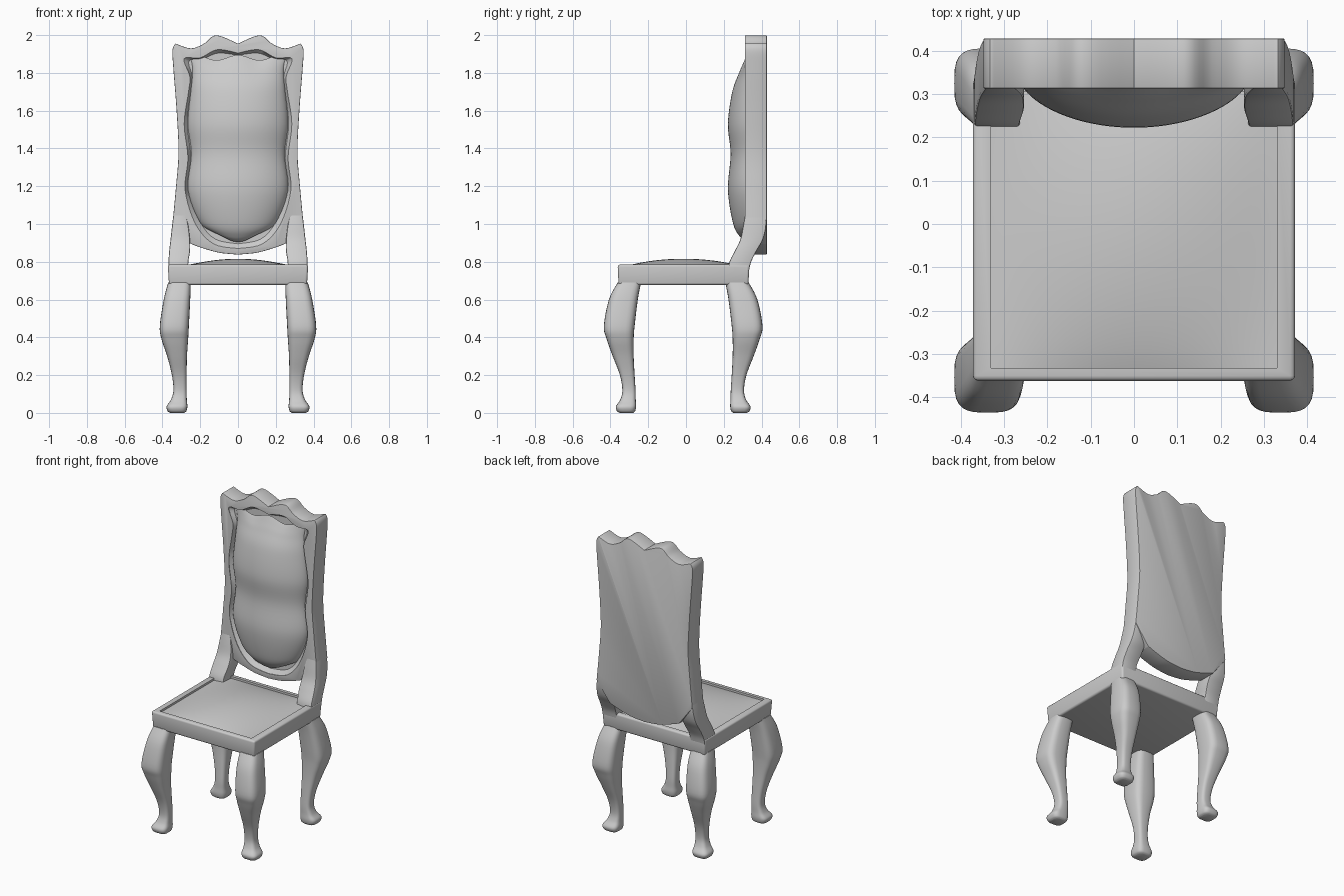
import bpy, bmesh, math

if "Cube" in bpy.data.objects:
    bpy.data.objects.remove(bpy.data.objects["Cube"])


def spline(pts, n=6):
    """Catmull-Rom curve through points of any dimension."""
    out = []
    p = [pts[0]] + list(pts) + [pts[-1]]
    for i in range(1, len(p) - 2):
        for k in range(n):
            t = k / n
            out.append(tuple(
                0.5 * (2 * b + (c - a) * t + (2 * a - 5 * b + 4 * c - d) * t * t
                       + (3 * b - a - 3 * c + d) * t ** 3)
                for a, b, c, d in zip(p[i - 1], p[i], p[i + 1], p[i + 2])))
    out.append(tuple(pts[-1]))
    return out


def symmetric(half):
    """Close a half outline that starts and ends on x = 0."""
    return half + [(-x, z) for x, z in reversed(half[1:-1])]


def smooth(ob, angle=35):
    bpy.ops.object.select_all(action='DESELECT')
    ob.select_set(True)
    bpy.context.view_layer.objects.active = ob
    for m in list(ob.modifiers):
        bpy.ops.object.modifier_apply(modifier=m.name)
    bpy.ops.object.shade_smooth_by_angle(angle=math.radians(angle))


def make(name, rows, closed=True):
    """Skin rows of points; closed rows become a capped loft, open rows a sheet."""
    bm = bmesh.new()
    vs = [[bm.verts.new(c) for c in r] for r in rows]
    n = len(rows[0])
    for a, b in zip(vs, vs[1:]):
        for i in range(n if closed else n - 1):
            j = (i + 1) % n
            bm.faces.new((a[i], a[j], b[j], b[i]))
    if closed:
        bm.faces.new(vs[0])
        bm.faces.new(vs[-1])
    bmesh.ops.recalc_face_normals(bm, faces=bm.faces)
    me = bpy.data.meshes.new(name)
    bm.to_mesh(me)
    bm.free()
    ob = bpy.data.objects.new(name, me)
    bpy.context.collection.objects.link(ob)
    return ob


def bevel(ob, width, seg=2):
    m = ob.modifiers.new("bevel", 'BEVEL')
    m.width, m.segments = width, seg
    m.limit_method, m.angle_limit = 'ANGLE', math.radians(50)


def cut(ob, cutter):
    m = ob.modifiers.new("cut", 'BOOLEAN')
    m.operation, m.solver, m.object = 'DIFFERENCE', 'EXACT', cutter
    cutter.hide_render = True
    smooth(ob)
    bpy.data.objects.remove(cutter)


def rect(x0, x1, y0, y1, z):
    return [(x0, y0, z), (x1, y0, z), (x1, y1, z), (x0, y1, z)]


# Seat frame with a shallow recess
seat = make("seat_frame", [rect(-.365, .365, -.357, .33, .677),
                           rect(-.372, .372, -.362, .336, .785)])
bevel(seat, .012, 3)
cut(seat, make("seat_cutter", [rect(-.33, .33, -.332, .305, .76),
                               rect(-.33, .33, -.332, .305, .9)]))

# Seat pad, domed inside the recess
N = 32
rows = []
for j in range(N + 1):
    v = -1 + 2 * j / N
    rows.append([])
    for i in range(N + 1):
        u = -1 + 2 * i / N
        f = (1 - u * u) ** 1.3 * (1 - v * v) ** .9
        rows[-1].append((.33 * u, -.0135 + .3185 * v, .772 + .044 * f))
smooth(make("seat_pad", rows, False))

# Cabriole legs: z, inner x, outer x, inner y, outer y
LEG = [(.69, .25, .37, .238, .362), (.6, .253, .393, .255, .408),
       (.46, .26, .414, .272, .435), (.39, .264, .405, .277, .42),
       (.3, .27, .375, .277, .388), (.2, .272, .35, .272, .35),
       (.12, .272, .342, .267, .337), (.07, .271, .355, .266, .348),
       (.035, .268, .378, .264, .371), (.01, .273, .373, .269, .366),
       (0, .285, .36, .28, .352)]


def power(c):
    return math.copysign(abs(c) ** .6, c)


for sx, side in ((1, "right"), (-1, "left")):
    for sy, end in ((-1, "front"), (1, "back")):
        rows = []
        for z, xi, xo, yi, yo in spline(LEG, 5):
            ring = []
            for k in range(28):
                a = 2 * math.pi * k / 28
                x = (xi + xo) / 2 + (xo - xi) / 2 * power(math.cos(a))
                y = (yi + yo) / 2 + (yo - yi) / 2 * power(math.sin(a))
                ring.append((sx * x, sy * y - (.03 if sy > 0 else 0), max(z, 0)))
            rows.append(ring)
        smooth(make(f"{end}_leg_{side}", rows), 50)

# Back panel: arched bottom, waisted sides, scalloped crest
half = (spline([(0, .838), (.1, .848), (.19, .873), (.25, .895)])
        + spline([(.345, 1.02), (.328, 1.2), (.315, 1.38), (.325, 1.6),
                  (.342, 1.82), (.347, 1.92), (.332, 1.956)])
        + spline([(.332, 1.956), (.25, 1.93), (.18, 1.955), (.115, 1.999), (0, 1.955)])[1:])
outline = symmetric(half)
back = make("back_panel", [[(x, y, z) for x, z in outline] for y in (.312, .428)])
bevel(back, .006)

# Moulded recess around the cushion
OUTER = [(0, .87), (.13, .895), (.225, 1.0), (.28, 1.18), (.265, 1.35), (.285, 1.53),
         (.262, 1.7), (.255, 1.78), (.285, 1.875), (.2, 1.88), (.11, 1.923), (0, 1.905)]
INNER = [(0, .895), (.12, .92), (.2, 1.01), (.265, 1.18), (.25, 1.35), (.268, 1.53),
         (.25, 1.7), (.242, 1.78), (.26, 1.862), (.19, 1.872), (.105, 1.905), (0, 1.893)]
outer, inner = symmetric(spline(OUTER, 5)), symmetric(spline(INNER, 5))
cut(back, make("back_cutter", [[(x, y, z) for x, z in o] for y, o in
                               ((.28, outer), (.315, outer), (.337, inner))]))

# Back cushion: z, half width, front y
CUSHION = [(.905, .1, .325), (.93, .15, .288), (1.0, .205, .25), (1.18, .264, .222),
           (1.37, .247, .236), (1.53, .265, .222), (1.7, .25, .245),
           (1.8, .24, .282), (1.85, .245, .305), (1.885, .255, .322)]
rows = []
for z, w, yf in spline(CUSHION, 6):
    s = (z - .905) / .98
    row = []
    for i in range(41):
        u = -math.cos(math.pi * i / 40)
        top = s ** 14 * (.014 * math.cos(4.5 * math.pi * u * .5) - .004)
        sag = (1 - s) ** 12 * .05 * u * u
        row.append((w * u, .338 - (.338 - yf) * max(1 - u * u, 0) ** .6, z + top + sag))
    rows.append(row)
smooth(make("back_cushion", rows, False), 60)

# Stiles sweeping from the seat into the back: z, inner x, outer x, front y, back y
STILE = [(.75, .262, .369, .222, .333), (.8, .263, .368, .23, .345),
         (.86, .254, .364, .26, .375), (.92, .255, .357, .288, .408),
         (1.0, .265, .348, .304, .425), (1.1, .29, .335, .322, .42)]
for sx, side in ((1, "right"), (-1, "left")):
    st = make("stile_" + side, [rect(sx * a, sx * b, c, d, z)
                                for z, a, b, c, d in spline(STILE, 5)])
    bevel(st, .008)
    smooth(st)
